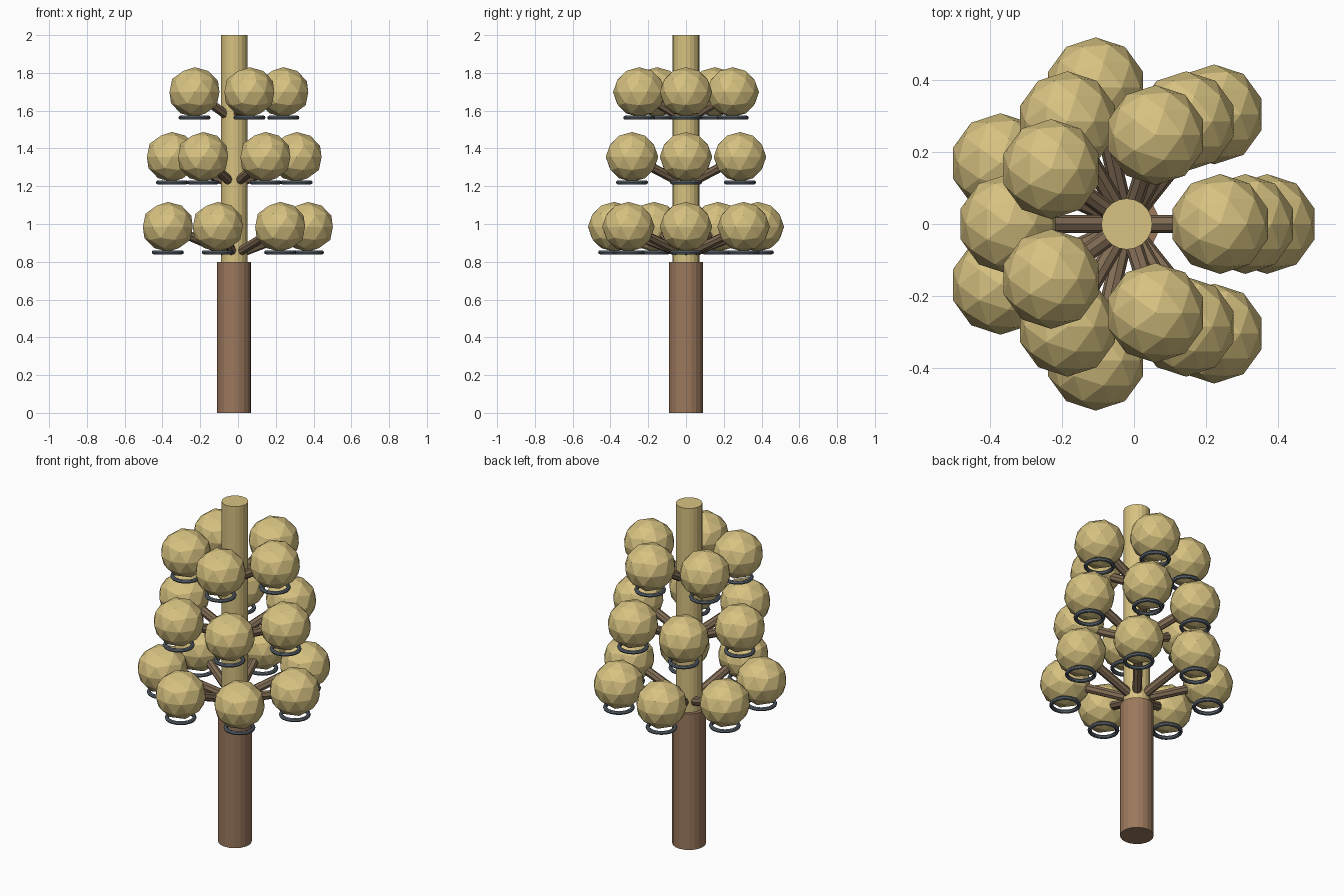
import bpy
from math import cos, sin, tau
from mathutils import Vector

if "Cube" in bpy.data.objects:
    bpy.data.objects.remove(bpy.data.objects["Cube"])

CX = -0.02  # trunk axis


def material(name, rgb):
    m = bpy.data.materials.new(name)
    m.diffuse_color = (*rgb, 1)
    m.use_nodes = True
    m.node_tree.nodes["Principled BSDF"].inputs["Base Color"].default_value = m.diffuse_color
    return m


BARK = material("bark", (0.33, 0.19, 0.11))
TWIG = material("twig", (0.22, 0.15, 0.09))
GOLD = material("gold", (0.68, 0.54, 0.22))
METAL = material("metal", (0.12, 0.15, 0.18))


def finish(name, mat):
    ob = bpy.context.object
    ob.name = name
    ob.data.materials.append(mat)
    return ob


def rod(name, a, b, radius, sides, mat):
    a, b = Vector(a), Vector(b)
    d = b - a
    bpy.ops.mesh.primitive_cylinder_add(
        vertices=sides, radius=radius, depth=d.length, location=(a + b) / 2,
        rotation=d.to_track_quat('Z', 'Y').to_euler())
    return finish(name, mat)


# trunk: brown foot and golden upper pole
rod("lower_trunk", (CX, 0, 0), (CX, 0, 0.8), 0.09, 20, BARK)
rod("upper_trunk", (CX, 0, 0.8), (CX, 0, 2.0), 0.071, 20, GOLD)

# tiers: number of branches, reach from the axis, height of the foliage balls
for count, reach, z in ((7, 0.39, 0.985), (6, 0.33, 1.355), (5, 0.26, 1.698)):
    for i in range(count):
        a = tau * i / count
        x, y = CX + reach * cos(a), reach * sin(a)
        rod("branch", (CX, 0, z - 0.15), (x, y, z), 0.025, 8, TWIG)
        # foliage ball
        bpy.ops.mesh.primitive_ico_sphere_add(subdivisions=2, radius=0.139, location=(x, y, z))
        finish("foliage_ball", GOLD).scale = (1, 1, 0.95)
        # ring under the ball
        bpy.ops.mesh.primitive_torus_add(
            major_radius=0.074, minor_radius=0.011, major_segments=20,
            minor_segments=8, location=(x, y, z - 0.135))
        finish("ring", METAL)
